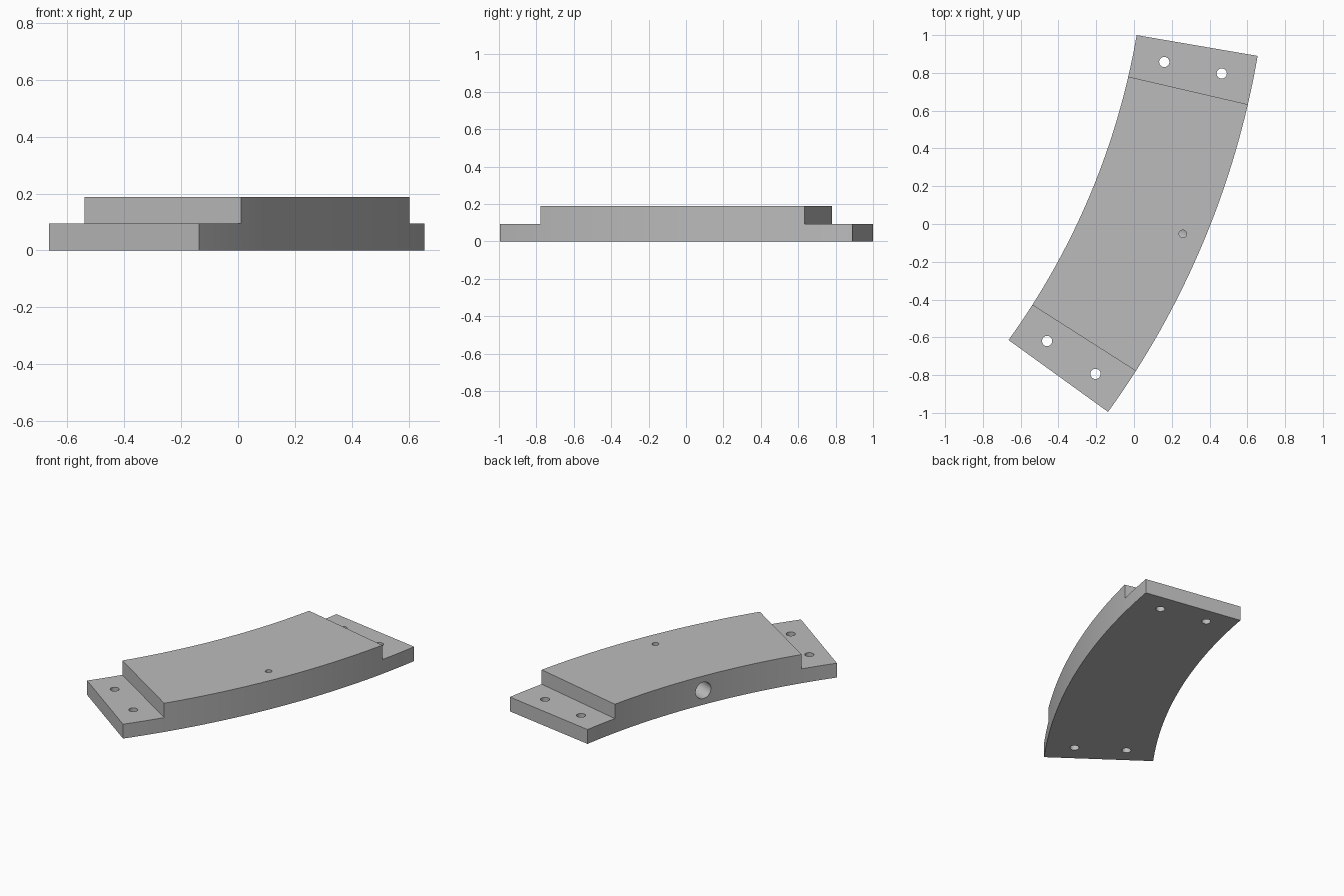
import bpy
import bmesh
from math import radians, cos, sin
from mathutils import Vector, Matrix

if "Cube" in bpy.data.objects:
    bpy.data.objects.remove(bpy.data.objects["Cube"], do_unlink=True)

# Curved rail layout: everything is polar about a distant arc centre
CENTRE = Vector((-3.81, 1.657, 0))
MID = -22.79            # direction of the middle of the arc, degrees
HALF, STEP = 13.04, 9.73  # half angles of the whole plate and raised part
INNER, OUTER = 3.88, 4.53
LEDGE, TOP = 0.094, 0.188


def polar(radius, angle, z=0):
    a = radians(MID + angle)
    return CENTRE + Vector((radius * cos(a), radius * sin(a), z))


def make_object(name, bm):
    bmesh.ops.recalc_face_normals(bm, faces=bm.faces)
    mesh = bpy.data.meshes.new(name)
    bm.to_mesh(mesh)
    bm.free()
    obj = bpy.data.objects.new(name, mesh)
    bpy.context.collection.objects.link(obj)
    return obj


def sector(name, r0, r1, a0, a1, z0, z1, steps):
    """Solid slab bounded by two arcs and two radial ends."""
    angles = [a0 + (a1 - a0) * i / steps for i in range(steps + 1)]
    outline = [polar(r1, a, z0) for a in angles]
    outline += [polar(r0, a, z0) for a in reversed(angles)]
    bm = bmesh.new()
    face = bm.faces.new([bm.verts.new(p) for p in outline])
    new = bmesh.ops.extrude_face_region(bm, geom=[face])["geom"]
    verts = [v for v in new if isinstance(v, bmesh.types.BMVert)]
    bmesh.ops.translate(bm, verts=verts, vec=(0, 0, z1 - z0))
    return make_object(name, bm)


def drill(name, start, end, radius):
    """Cylinder cutter between two points."""
    axis = end - start
    turn = axis.to_track_quat('Z', 'Y').to_matrix().to_4x4()
    bm = bmesh.new()
    bmesh.ops.create_cone(bm, cap_ends=True, segments=40, radius1=radius,
                          radius2=radius, depth=axis.length,
                          matrix=Matrix.Translation((start + end) / 2) @ turn)
    return make_object(name, bm)


plate = sector("curved_plate", INNER, OUTER, -HALF, HALF, 0, TOP, 32)
cutters = []

# Lowered ledge and two bolt holes at each end
for side, label in ((-1, "front"), (1, "back")):
    cutters.append(sector(label + "_ledge_cutter", INNER - 0.1, OUTER + 0.1,
                          side * STEP, side * (HALF + 1), LEDGE, TOP + 0.1, 1))
    for radius in (4.05, 4.36):
        cutters.append(drill(label + "_bolt_hole_cutter",
                             polar(radius, side * 11.41, -0.1),
                             polar(radius, side * 11.41, TOP + 0.1), 0.027))

# Blind bore in the concave side, met by a small pin hole from the top
cutters.append(drill("side_bore_cutter", polar(INNER - 0.1, 0, LEDGE),
                     polar(4.44, 0, LEDGE), 0.054))
cutters.append(drill("pin_hole_cutter", polar(4.413, 0, LEDGE),
                     polar(4.413, 0, TOP + 0.1), 0.02))

for cutter in cutters:
    mod = plate.modifiers.new(cutter.name, 'BOOLEAN')
    mod.operation = 'DIFFERENCE'
    mod.solver = 'EXACT'
    mod.object = cutter

# Bake the cuts, then drop the cutters
bpy.context.view_layer.update()
graph = bpy.context.evaluated_depsgraph_get()
baked = bpy.data.meshes.new_from_object(plate.evaluated_get(graph))
plate.modifiers.clear()
plate.data = baked
for cutter in cutters:
    bpy.data.objects.remove(cutter, do_unlink=True)

# Single grey finish
grey = bpy.data.materials.new("plain_grey")
grey.use_nodes = True
colour = (0.5, 0.5, 0.5, 1)
grey.diffuse_color = colour
grey.node_tree.nodes["Principled BSDF"].inputs["Base Color"].default_value = colour
plate.data.materials.clear()
plate.data.materials.append(grey)

for obj in bpy.context.selected_objects:
    obj.select_set(False)
plate.select_set(True)
bpy.context.view_layer.objects.active = plate
bpy.ops.object.shade_smooth_by_angle(angle=radians(30))
